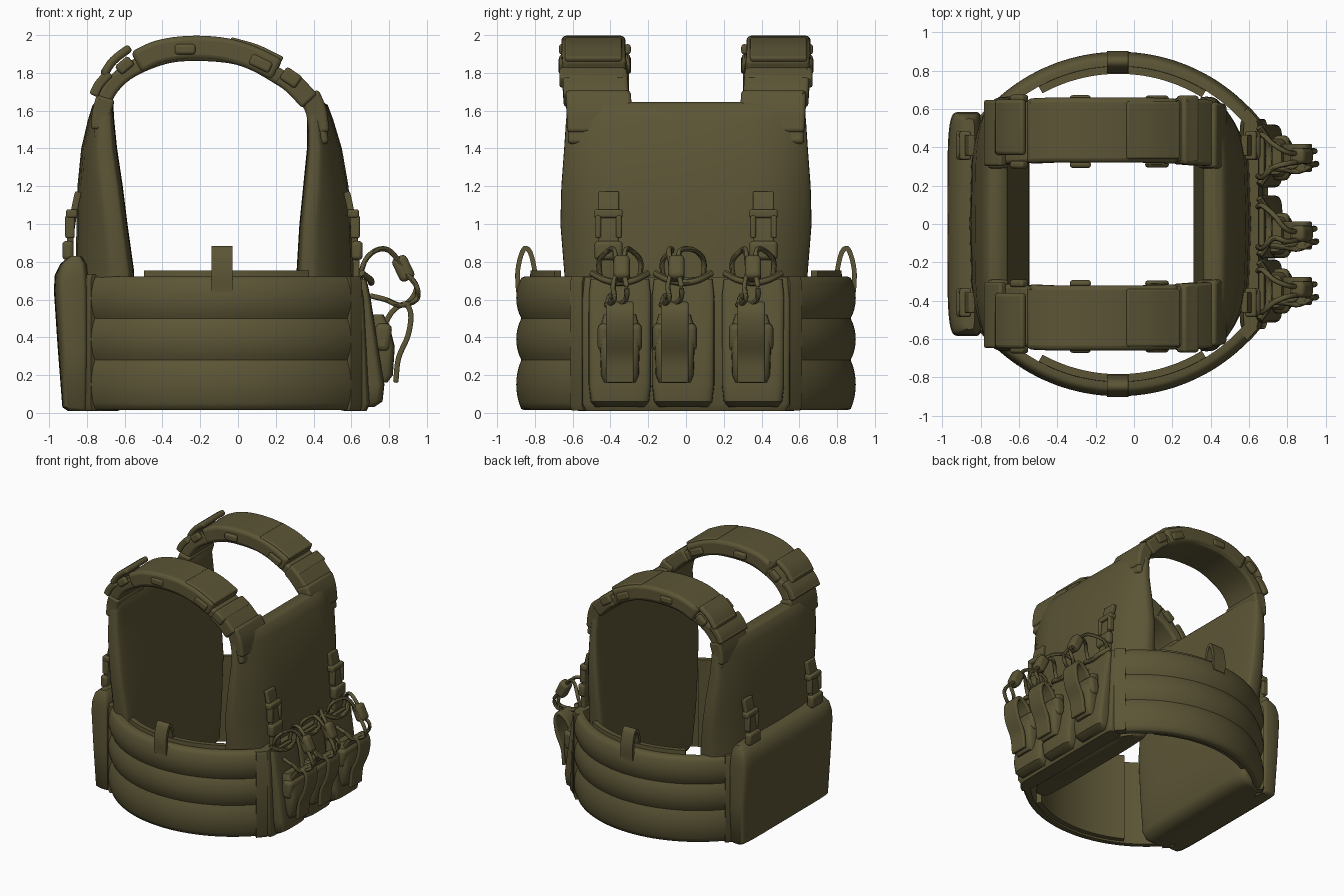
import bpy, bmesh, math
from mathutils import Vector, Matrix

if "Cube" in bpy.data.objects:
    bpy.data.objects.remove(bpy.data.objects["Cube"])

olive = bpy.data.materials.new("olive_fabric")
olive.diffuse_color = (0.105, 0.09, 0.036, 1)
olive.use_nodes = True
olive.node_tree.nodes["Principled BSDF"].inputs["Base Color"].default_value = olive.diffuse_color


def finish(name, bm, bevel=0, angle=45):
    bmesh.ops.recalc_face_normals(bm, faces=bm.faces)
    me = bpy.data.meshes.new(name)
    bm.to_mesh(me)
    bm.free()
    ob = bpy.data.objects.new(name, me)
    bpy.context.collection.objects.link(ob)
    me.materials.append(olive)
    if bevel:
        m = ob.modifiers.new("soft_edges", 'BEVEL')
        m.width, m.segments, m.limit_method = bevel, 3, 'ANGLE'
        m.angle_limit = math.radians(50)
    bpy.ops.object.select_all(action='DESELECT')
    ob.select_set(True)
    bpy.context.view_layer.objects.active = ob
    bpy.ops.object.shade_smooth_by_angle(angle=math.radians(angle))
    return ob


def loft(name, rings, bevel=0, angle=45):
    bm = bmesh.new()
    vs = [[bm.verts.new(p) for p in r] for r in rings]
    n = len(rings[0])
    for a, b in zip(vs, vs[1:]):
        for i in range(n):
            j = (i + 1) % n
            bm.faces.new((a[i], a[j], b[j], b[i]))
    bm.faces.new(vs[0])
    bm.faces.new(vs[-1])
    return finish(name, bm, bevel, angle)


def smooth_path(pts, k=5):
    p = [Vector(q) for q in pts]
    p = [2 * p[0] - p[1]] + p + [2 * p[-1] - p[-2]]
    out = []
    for a, b, c, d in zip(p, p[1:], p[2:], p[3:]):
        for i in range(k):
            t = i / k
            out.append(0.5 * (2 * b + (c - a) * t + (2 * a - 5 * b + 4 * c - d) * t * t
                              + (3 * b - a - 3 * c + d) * t ** 3))
    return out + [p[-2]]


def ribbon(name, pts, axis, width, thick, bevel=0.015, k=5):
    """Flat band swept along a path, its width lying along axis."""
    ax, path, rings = Vector(axis), smooth_path(pts, k), []
    for i, p in enumerate(path):
        t = path[min(i + 1, len(path) - 1)] - path[max(i - 1, 0)]
        n = t.cross(ax).normalized() * thick / 2
        w = ax * width / 2
        rings.append([p + n + w, p + n - w, p - n - w, p - n + w])
    return loft(name, rings, bevel)


def cord(name, pts, r=0.014):
    path, rings = smooth_path(pts, 6), []
    for i, p in enumerate(path):
        t = (path[min(i + 1, len(path) - 1)] - path[max(i - 1, 0)]).normalized()
        q = t.to_track_quat('Z', 'Y')
        rings.append([p + q @ Vector((r * math.cos(a * math.pi / 4), r * math.sin(a * math.pi / 4), 0))
                      for a in range(8)])
    return loft(name, rings)


def box(name, loc, size, tilt=0, bevel=0.015, axis='Y'):
    bm = bmesh.new()
    M = Matrix.Translation(loc) @ Matrix.Rotation(tilt, 4, axis) @ Matrix.Diagonal((*size, 1))
    bmesh.ops.create_cube(bm, size=1, matrix=M)
    return finish(name, bm, bevel)


def slab(name, rows, yc=0, p=0.35, n=48, bevel=0, angle=45):
    """Soft upright slab; rows are z, outer x, inner x, half width, sideways wrap."""
    rings = []
    for z, xo, xi, hw, sag in rows:
        ring = []
        for i in range(n):
            a = 2 * math.pi * i / n
            c, s = math.cos(a), math.sin(a)
            cx = math.copysign(abs(c) ** p, c)
            sy = math.copysign(abs(s) ** p, s)
            w = (cx + 1) / 2
            ring.append((xi + (xo - xi) * w - sag * w * abs(sy) ** 4, yc + hw * sy, z))
        rings.append(ring)
    return loft(name, rings, bevel, angle)


# Chest and back plate panels
slab("chest_panel", [(0.02, .60, .42, .57, .10), (0.04, .61, .36, .59, .14), (0.09, .62, .33, .60, .16),
                     (0.4, .62, .31, .62, .18), (0.75, .61, .31, .645, .18),
                     (1.0, .60, .325, .665, .17), (1.2, .585, .345, .66, .14), (1.4, .55, .365, .645, .10),
                     (1.55, .505, .365, .635, .07), (1.63, .475, .36, .625, .05), (1.645, .45, .375, .61, .03)],
     angle=70)
slab("back_panel", [(0.01, -.85, -.64, .57, -.10), (0.03, -.86, -.58, .59, -.13), (0.08, -.86, -.55, .60, -.14),
                    (0.4, -.86, -.545, .62, -.16), (0.75, -.86, -.55, .645, -.16),
                    (1.0, -.855, -.585, .665, -.13), (1.2, -.85, -.61, .66, -.1), (1.4, -.83, -.64, .645, -.06),
                    (1.55, -.795, -.655, .635, -.04), (1.63, -.77, -.66, .625, -.03), (1.645, -.75, -.67, .61, -.02)],
     angle=70)

# Rear lower flap
slab("rear_flap", [(0.01, -.90, -.80, .55, 0), (0.03, -.93, -.79, .57, 0), (0.35, -.955, -.785, .585, -.01),
                   (0.65, -.975, -.785, .585, -.01), (0.73, -.97, -.79, .58, -.01),
                   (0.79, -.94, -.80, .57, 0), (0.83, -.89, -.83, .55, 0)], p=0.27)

# Front placard that carries the pouches
slab("front_placard", [(0.01, .68, .56, .53, 0), (0.05, .70, .55, .55, 0), (0.6, .67, .55, .55, 0),
                       (0.72, .65, .57, .54, 0)], p=0.2)


# Side cummerbunds: padded rows swept round an arc
def arc_band(name, s, r_in, profile, a0, a1, steps=40):
    rings = []
    for i in range(steps + 1):
        a = a0 + (a1 - a0) * i / steps
        rings.append([(-0.08 + r * math.sin(a), s * (r * math.cos(a) - 0.046), z)
                      for r, z in profile + [(r_in, profile[-1][1]), (r_in, profile[0][1])]])
    return loft(name, rings, 0, 60)


pads = [(0.90, 0.015)]
for lo, hi in ((0.02, 0.28), (0.28, 0.50), (0.50, 0.715)):
    for i in range(9):
        t = i / 8
        pads.append((0.918 + 0.027 * math.sin(math.pi * t) ** 0.8, lo + (hi - lo) * t))
pads.append((0.90, 0.722))
for s, side in ((-1, "right"), (1, "left")):
    arc_band(side + "_cummerbund", s, 0.87, pads, -0.85, 0.81)
    arc_band(side + "_cummerbund_liner", s, 0.83, [(0.875, 0.03), (0.88, 0.4), (0.87, 0.755)], -0.5, 0.55)
    # Bound ends of the cummerbund
    arc_band(side + "_front_binding", s, 0.87, [(0.935, 0.012), (0.947, 0.04), (0.947, 0.69), (0.935, 0.722)],
             0.80, 0.89, 4)
    arc_band(side + "_rear_binding", s, 0.87, [(0.935, 0.012), (0.947, 0.04), (0.947, 0.70), (0.935, 0.732)],
             -0.90, -0.83, 4)
    # Pull loop on top of the cummerbund
    ribbon(side + "_pull_loop", [(-.085, s * y, z) for y, z in
           ((.888, .64), (.89, .76), (.86, .865), (.825, .85), (.80, .74), (.81, .66))], (1, 0, 0), .11, .025, .006)

    # Shoulder strap and its padding
    Y = (0, 1, 0)
    yc = s * 0.475

    def strap(name, pts, w, th, b=0.02):
        return ribbon(side + name, [(x, yc + s * dy, z) for x, dy, z in pts], Y, w, th, b)

    strap("_shoulder_strap", [(-.72, -.01, 1.45), (-.715, -.01, 1.64), (-.62, 0, 1.78), (-.45, .01, 1.87),
                              (-.27, .015, 1.905), (0, .015, 1.885), (.2, .01, 1.79), (.36, 0, 1.67),
                              (.415, -.01, 1.55), (.44, -.01, 1.42)], .32, .085)
    strap("_shoulder_pad", [(-.54, .01, 1.855), (-.42, .015, 1.91), (-.27, .015, 1.933), (-.1, .015, 1.927),
                            (.05, .015, 1.89), (.21, .01, 1.815)], .34, .125, .04)
    strap("_pad_flap", [(-.04, .015, 1.975), (.1, .015, 1.935), (.235, .015, 1.87)], .30, .03, .01)
    strap("_rear_strap_flap", [(-.715, .03, 1.785), (-.66, .03, 1.865), (-.57, .03, 1.935)], .29, .045)
    strap("_rear_strap_keeper", [(-.765, 0, 1.68), (-.735, 0, 1.74), (-.68, 0, 1.80)], .345, .05)
    strap("_rear_strap_base", [(-.728, -.015, 1.5), (-.722, -.015, 1.59), (-.70, -.01, 1.67)], .345, .10, .03)
    strap("_front_strap_base", [(.375, -.01, 1.69), (.413, -.015, 1.6), (.43, -.02, 1.48)], .345, .11, .03)
    strap("_front_strap_wrap", [(.23, .01, 1.79), (.30, .005, 1.735), (.38, 0, 1.65)], .345, .11, .035)
    box(side + "_front_strap_buckle", (.28, yc + s * .02, 1.775), (.10, .35, .075), .6)
    for dy in (-.165, .18):
        box(side + "_pad_keeper", (-.28, yc + s * dy, 1.925), (.11, .035, .055))
        box(side + "_rear_keeper", (-.60, yc + s * dy, 1.84), (.09, .04, .06), -.7)
        box(side + "_front_keeper", (.12, yc + s * dy, 1.85), (.12, .03, .06), .45)

    # Chest and back hook straps with buckles
    y = s * 0.41
    for part, xs, d in (("chest", .595, 1), ("back", -.865, -1)):
        ribbon(part + "_" + side + "_webbing", [(xs - d * .02, y, 1.17), (xs, y, 1.08),
               (xs + d * .02, y, .95), (xs + d * .03, y, .8), (xs + d * .03, y, .7)], Y, .11, .035, .008)
        box(part + "_" + side + "_buckle_bar", (xs + d * .015, y, 1.055), (.06, .15, .045), 0, .012)
        for e in (-1, 1):
            box(part + "_" + side + "_buckle_arm", (xs + d * .025, y + e * .055, .985), (.05, .03, .12), 0, .01)
        box(part + "_" + side + "_buckle_body", (xs + d * .035, y, .86), (.06, .15, .10), 0, .02)

# Magazine pouches with flap holders, pull cords and toggles
for i, yc in enumerate((-.35, -.015, .355)):
    tag = ("right", "middle", "left")[i]
    slab(tag + "_pouch", [(0.03, .72, .62, .13, 0), (0.06, .765, .62, .155, 0), (0.15, .775, .62, .165, 0),
                          (0.4, .735, .62, .165, 0), (0.62, .70, .62, .165, 0), (0.71, .68, .61, .155, 0)],
         yc, p=0.4, n=32)
    yh = yc + (.0, -.045, -.01)[i]
    slab(tag + "_holder", [(.16, .79, .70, .085, 0), (.2, .82, .70, .10, 0), (.35, .83, .69, .105, 0),
                           (.47, .80, .69, .10, 0), (.52, .77, .69, .085, 0)], yh, p=0.5, n=24)
    box(tag + "_holder_strap", (.765, yh, .40), (.09, .235, .15), .1, .03)
    ribbon(tag + "_holder_flap", [(.76, yh, .44), (.82, yh, .54), (.885, yh, .575), (.915, yh, .52),
                                  (.90, yh, .41), (.85, yh, .29), (.835, yh, .16)], Y, .145, .028, .008)
    # Rim of the open pouch
    cord(tag + "_pouch_rim", [(.655, yc - .15, .74), (.70, yc - .08, .705), (.705, yc, .69),
                              (.70, yc + .08, .705), (.655, yc + .15, .74)], .018)
    # Pull cords
    for k, e in enumerate((-1, 1)):
        cord(tag + "_cord_upper", [(.64, yc + e * .10, .68), (.67, yc + e * .11, .80), (.73, yc + e * .06, .86),
                                   (.80, yh + e * .03, .86), (.87, yh + e * .02, .78)])
        cord(tag + "_cord_lower", [(.89, yh + e * .02, .74), (.945, yh + e * .035, .67),
                                   (.945 - k * .03, yh + e * .03, .60), (.86, yh - .05 + e * .02, .57),
                                   (.78, yh - .06, .60), (.70, yh - .05, .62)])
    box(tag + "_toggle", (.875, yh + .01, .765), (.085, .085, .135), -.45, .025)
